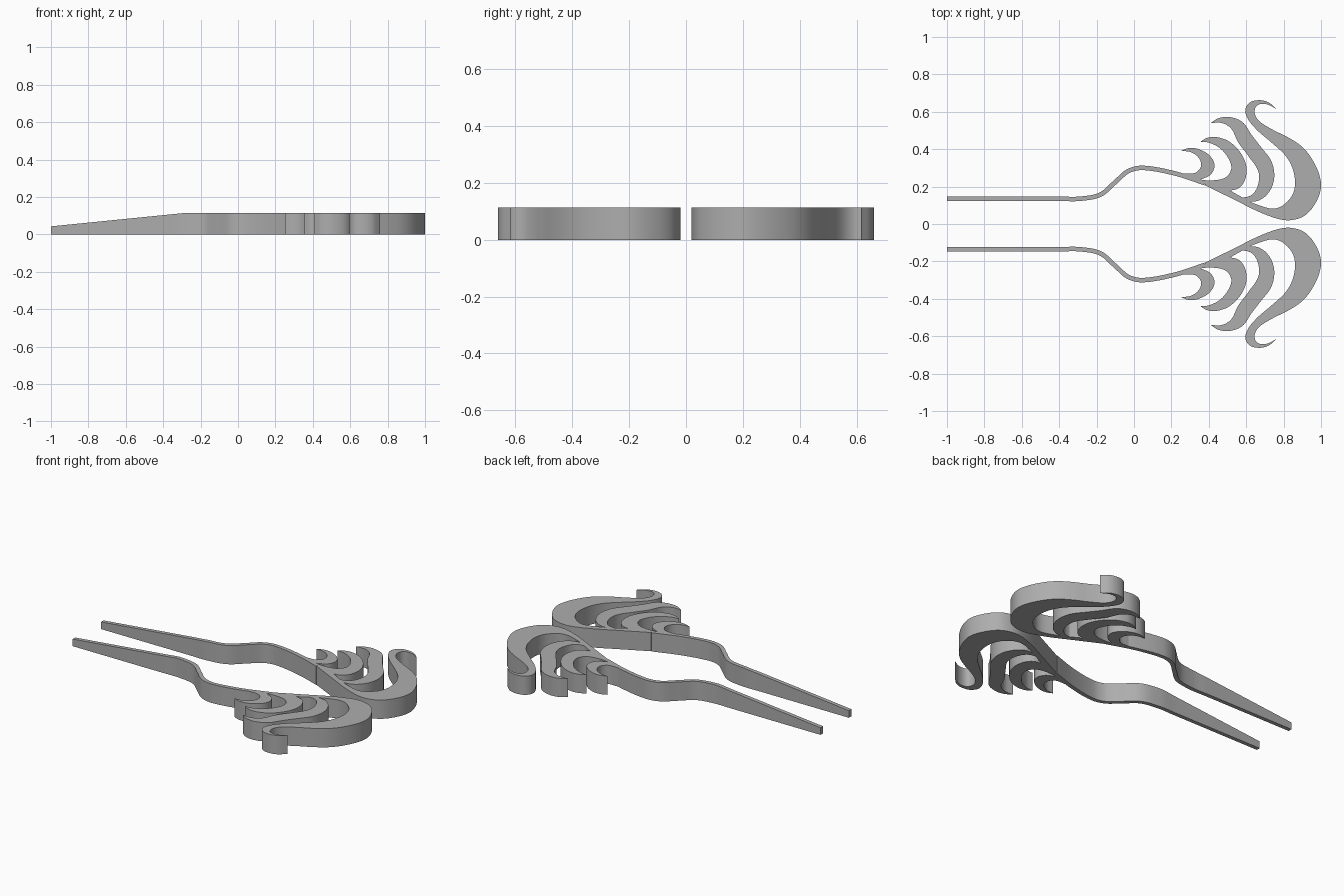
import bpy
import bmesh
import math
from mathutils import Vector
from mathutils.geometry import interpolate_bezier

HEIGHT = 0.113
TIP_HEIGHT = 0.043
TAPER_START = -0.3
HALF_WIDTH = 0.012

cube = bpy.data.objects.get("Cube")
if cube:
    bpy.data.objects.remove(cube, do_unlink=True)

# Single plain grey finish
grey = bpy.data.materials.new("plain grey")
grey.use_nodes = True
colour = (0.42, 0.42, 0.42, 1)
grey.diffuse_color = colour
grey.node_tree.nodes["Principled BSDF"].inputs["Base Color"].default_value = colour


def smooth_path(points, steps=8):
    """Sample a smooth curve that passes through all the points."""
    pts = [Vector(p) for p in points]
    last = len(pts) - 1
    tangents = [(pts[min(i + 1, last)] - pts[max(i - 1, 0)]).normalized()
                for i in range(len(pts))]
    path = [pts[0]]
    for a, b, ta, tb in zip(pts, pts[1:], tangents, tangents[1:]):
        reach = (b - a).length / 3
        path += interpolate_bezier(a, a + ta * reach, b - tb * reach, b, steps + 1)[1:]
    return path


def ribbon(points, half_width):
    """Closed outline of constant width around a centre line."""
    path = smooth_path(points)
    sides = []
    for i, p in enumerate(path):
        along = (path[min(i + 1, len(path) - 1)] - path[max(i - 1, 0)]).normalized()
        sides.append(Vector((-along.y, along.x)) * half_width)
    left = [p + s for p, s in zip(path, sides)]
    right = [p - s for p, s in zip(path, sides)]
    return right + left[::-1]


def blade(outer, inner):
    """Closed outline between two edges that meet at a shared pointed tip."""
    return smooth_path(outer) + smooth_path(inner)[::-1][1:]


def top_height(x):
    """The top is level, then slopes down to the prong tip."""
    if x >= TAPER_START:
        return HEIGHT
    blend = (x + 1) / (TAPER_START + 1)
    return TIP_HEIGHT + (HEIGHT - TIP_HEIGHT) * blend


def build_prism(name, outline, side):
    """Raise a flat outline into a solid on the given side of the centre."""
    bm = bmesh.new()
    base = bm.faces.new([bm.verts.new((p.x, p.y * side, 0)) for p in outline])
    raised = bmesh.ops.extrude_face_region(bm, geom=[base])["geom"]
    for v in raised:
        if isinstance(v, bmesh.types.BMVert):
            v.co.z = HEIGHT
    # Cut a line where the taper begins, then lower the top
    bmesh.ops.bisect_plane(bm, geom=bm.verts[:] + bm.edges[:] + bm.faces[:],
                           plane_co=(TAPER_START, 0, 0), plane_no=(1, 0, 0))
    for v in bm.verts:
        if v.co.z > HEIGHT / 2:
            v.co.z = top_height(v.co.x)
    bmesh.ops.recalc_face_normals(bm, faces=bm.faces[:])
    mesh = bpy.data.meshes.new(name)
    bm.to_mesh(mesh)
    bm.free()
    mesh.materials.append(grey)
    obj = bpy.data.objects.new(name, mesh)
    bpy.context.collection.objects.link(obj)
    bpy.ops.object.select_all(action="DESELECT")
    obj.select_set(True)
    bpy.context.view_layer.objects.active = obj
    bpy.ops.object.shade_smooth_by_angle(angle=math.radians(35))


# Long thin prong with a shoulder bend
prong = ribbon([(-1, .135), (-.4, .135), (-.29, .135), (-.18, .157), (-.1, .224),
                (-.03, .283), (.05, .3), (.22, .27), (.38, .218)], HALF_WIDTH)

# Broad swoosh that ends in a curled hook
crest = blade(
    [(.38, .207), (.54, .128), (.67, .064), (.78, .025), (.85, .022), (.92, .05),
     (.975, .12), (1, .2), (.985, .28), (.94, .365), (.89, .42), (.82, .465),
     (.74, .505), (.67, .55), (.645, .595), (.66, .635), (.71, .64), (.76, .615)],
    [(.38, .229), (.5, .185), (.58, .142), (.65, .107), (.755, .083), (.83, .13),
     (.86, .2), (.85, .29), (.81, .365), (.73, .44), (.66, .5), (.61, .56),
     (.595, .61), (.62, .65), (.67, .662), (.72, .65), (.76, .615)])

# Three curved leaves, each larger than the one before
small_leaf = blade(
    [(.33, .235), (.37, .243), (.415, .27), (.43, .32), (.4, .37), (.34, .402),
     (.29, .405), (.25, .39)],
    [(.22, .272), (.28, .27), (.33, .275), (.358, .31), (.345, .355), (.3, .385),
     (.25, .39)])
middle_leaf = blade(
    [(.47, .182), (.52, .18), (.565, .195), (.595, .24), (.6, .31), (.57, .38),
     (.51, .44), (.44, .465), (.39, .46), (.355, .44)],
    [(.355, .235), (.43, .234), (.49, .25), (.52, .295), (.505, .35), (.46, .405),
     (.4, .435), (.355, .44)])
large_leaf = blade(
    [(.6, .118), (.67, .127), (.725, .175), (.75, .25), (.735, .335), (.68, .41),
     (.63, .475), (.58, .545), (.51, .572), (.45, .565), (.41, .54)],
    [(.54, .142), (.62, .15), (.66, .2), (.665, .28), (.61, .365), (.555, .44),
     (.52, .51), (.47, .54), (.41, .54)])

parts = {"prong": prong, "crest": crest, "small_leaf": small_leaf,
         "middle_leaf": middle_leaf, "large_leaf": large_leaf}

# Two mirrored halves
for half, side in (("front", -1), ("back", 1)):
    for part, outline in parts.items():
        build_prism(f"{half}_{part}", outline, side)
